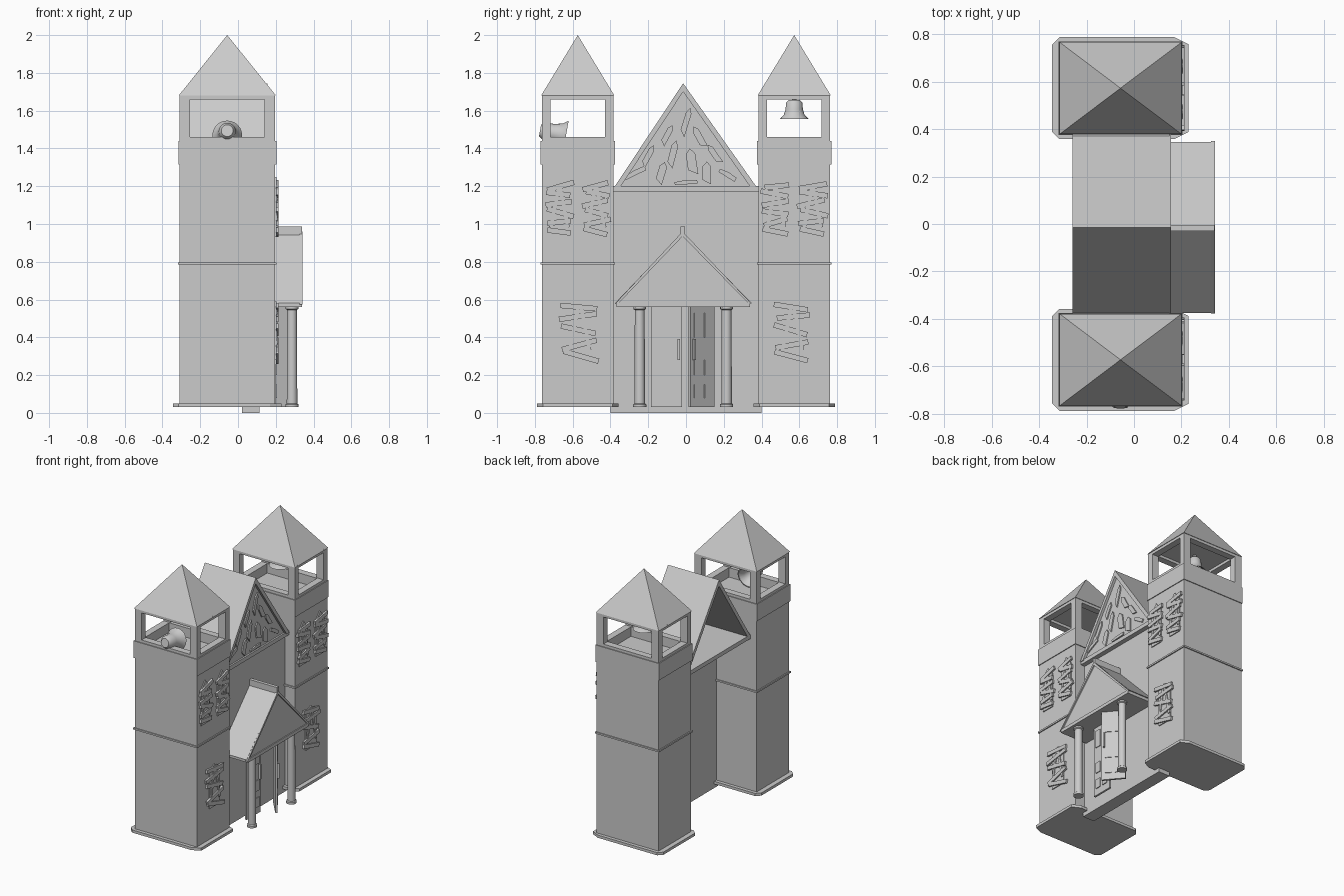
import bpy, bmesh, math, random
from mathutils import Vector, Matrix

if "Cube" in bpy.data.objects:
    bpy.data.objects.remove(bpy.data.objects["Cube"])

random.seed(4)


def mesh_object(name, bm):
    bmesh.ops.recalc_face_normals(bm, faces=bm.faces)
    me = bpy.data.meshes.new(name)
    bm.to_mesh(me)
    bm.free()
    ob = bpy.data.objects.new(name, me)
    bpy.context.collection.objects.link(ob)
    return ob


def box(name, x0, x1, y0, y1, z0, z1, rot=None):
    bm = bmesh.new()
    bmesh.ops.create_cube(bm, size=1)
    bmesh.ops.scale(bm, vec=(x1 - x0, y1 - y0, z1 - z0), verts=bm.verts)
    ob = mesh_object(name, bm)
    ob.location = ((x0 + x1) / 2, (y0 + y1) / 2, (z0 + z1) / 2)
    if rot:
        ob.rotation_euler = rot
    return ob


def prism(name, pts, a, b, axis="X"):
    """Extrude a profile: (y, z) along X or (x, y) along Z."""
    bm = bmesh.new()
    to3 = (lambda p: (a, p[0], p[1])) if axis == "X" else (lambda p: (p[0], p[1], a))
    face = bm.faces.new([bm.verts.new(to3(p)) for p in pts])
    ext = bmesh.ops.extrude_face_region(bm, geom=[face])
    vs = [g for g in ext["geom"] if isinstance(g, bmesh.types.BMVert)]
    bmesh.ops.translate(bm, vec=(b - a, 0, 0) if axis == "X" else (0, 0, b - a), verts=vs)
    return mesh_object(name, bm)


def lathe(name, profile, loc, rot=(0, 0, 0), steps=24):
    bm = bmesh.new()
    vs = [bm.verts.new((r, 0, z)) for r, z in profile]
    es = [bm.edges.new(p) for p in zip(vs, vs[1:])]
    bmesh.ops.spin(bm, geom=vs + es, cent=(0, 0, 0), axis=(0, 0, 1),
                   angle=math.tau, steps=steps)
    bmesh.ops.remove_doubles(bm, verts=bm.verts, dist=1e-4)
    ob = mesh_object(name, bm)
    ob.location, ob.rotation_euler = loc, rot
    bpy.context.view_layer.objects.active = ob
    ob.select_set(True)
    bpy.ops.object.shade_smooth_by_angle(angle=math.radians(40))
    ob.select_set(False)
    return ob


def boarded_window(y, z0, w, h, peak, plank_zs, plank_len):
    # pane with a pointed or flat head, nailed over with crooked planks
    pts = [(y - w / 2, z0), (y + w / 2, z0), (y + w / 2, z0 + h)]
    if peak:
        pts.append((y, z0 + h + peak))
    pts.append((y - w / 2, z0 + h))
    prism("window_pane", pts, 0.19, 0.204)
    for i, z in enumerate(plank_zs):
        tilt = random.uniform(0.08, 0.3) * (1 if i % 2 else -1)
        l = plank_len * random.uniform(0.85, 1.05)
        dy = random.uniform(-0.01, 0.01)
        box("window_plank", 0.2, 0.214, y + dy - l / 2, y + dy + l / 2,
            z - 0.014, z + 0.014, (tilt, 0, 0))
    for s in (-1, 1):
        box("window_slat", 0.2, 0.21, y + s * w / 4 - 0.009, y + s * w / 4 + 0.009,
            z0 + 0.05, z0 + h, (s * 0.2, 0, 0))


X0, X1, CX, WALL = -0.31, 0.197, -0.057, 0.05


def ring(name, y0, y1, z0, z1, out, inner):
    # four bars around a tower, from 'out' beyond the wall to 'inner' inside it
    for a, b in ((X0 - out, X0 + inner), (X1 - inner, X1 + out)):
        box(name, a, b, y0 - out, y1 + out, z0, z1)
    for a, b in ((y0 - out, y0 + inner), (y1 - inner, y1 + out)):
        box(name, X0 + inner, X1 - inner, a, b, z0, z1)


# Towers
for s in (-1, 1):
    y0, y1 = sorted((s * 0.383, s * 0.763))
    cy = (y0 + y1) / 2
    c = 0.03
    l, r, f, k = -0.345, 0.23, y0 - 0.025, y1 + 0.025
    prism("tower_base", [(l, f + c), (l + c, f), (r - 2 * c, f), (r, f + c),
                         (r, k - c), (r - 2 * c, k), (l + c, k), (l, k - c)], 0.03, 0.05, "Z")
    box("tower_shaft", X0, X1, y0, y1, 0.04, 1.39)
    ring("belfry_parapet", y0, y1, 1.39, 1.46, 0, 0.05)
    ring("tower_belt", y0, y1, 0.785, 0.797, 0.008, 0.02)
    ring("belfry_band", y0, y1, 1.315, 1.44, 0.006, 0.02)
    for px in ((X0, X0 + 0.056), (X1 - 0.056, X1)):
        for py in ((y0, y0 + 0.045), (y1 - 0.045, y1)):
            box("belfry_post", *px, *py, 1.46, 1.66)
    ring("belfry_lintel", y0, y1, 1.66, 1.685, 0, 0.05)
    # pyramid roof
    bm = bmesh.new()
    base = [bm.verts.new(p) for p in ((X0 - 0.004, y0 - 0.004, 1.68), (X1 + 0.004, y0 - 0.004, 1.68),
                                      (X1 + 0.004, y1 + 0.004, 1.68), (X0 - 0.004, y1 + 0.004, 1.68))]
    tip = bm.verts.new((CX, cy, 2.0))
    bm.faces.new(base)
    for i in range(4):
        bm.faces.new((base[i], base[(i + 1) % 4], tip))
    mesh_object("tower_roof", bm)
    # windows on the entrance side
    for off in (-0.097, 0.097):
        boarded_window(cy + off, 0.93, 0.1, 0.26, 0.06,
                       (0.96, 1.01, 1.06, 1.11, 1.16, 1.2), 0.145)
    boarded_window(cy + 0.01 * (-s), 0.28, 0.12, 0.28, 0.03,
                   (0.30, 0.36, 0.44, 0.51, 0.56), 0.2)

# Bells: one hanging, one fallen
bell = [(0, 0.1), (0.03, 0.1), (0.043, 0.085), (0.046, 0.05), (0.055, 0.02),
        (0.075, 0), (0.068, 0), (0.045, 0.02), (0.036, 0.08), (0, 0.085)]
lathe("hanging_bell", bell, (CX, 0.573, 1.557))
lathe("bell_hanger", [(0, 0.03), (0.012, 0.03), (0.012, 0), (0, 0)], (CX, 0.573, 1.655), steps=8)
lathe("fallen_bell", [(p * 1.05, z * 1.4) for p, z in bell], (CX, -0.635, 1.47), (math.radians(80), 0, 0))

# Nave wall, ceiling slab and open-backed gable roof
box("nave_wall", 0.02, 0.115, -0.4, 0.4, 0, 1.18)
box("nave_ceiling", -0.26, 0.15, -0.383, 0.383, 1.17, 1.2)
prism("nave_roof", [(-0.383, 1.19), (-0.015, 1.745), (0.378, 1.19),
                    (0.345, 1.19), (-0.015, 1.7), (-0.352, 1.19)], -0.26, 0.157)
prism("gable_panel", [(-0.36, 1.19), (-0.015, 1.715), (0.355, 1.19)], 0.115, 0.138)
# splintered boards on the gable
for y, z, w, h, t in ((-0.27, 1.27, 0.12, 0.03, 0.5), (-0.2, 1.36, 0.03, 0.13, -0.5),
                      (-0.13, 1.27, 0.04, 0.12, -0.3), (-0.07, 1.37, 0.035, 0.15, -0.25),
                      (-0.1, 1.47, 0.03, 0.12, -0.5), (0.0, 1.54, 0.03, 0.16, -0.3),
                      (0.03, 1.33, 0.05, 0.14, 0.15), (0.07, 1.46, 0.035, 0.13, 0.5),
                      (0.11, 1.27, 0.045, 0.12, 0), (0.15, 1.37, 0.03, 0.12, 0.6),
                      (0.22, 1.26, 0.1, 0.03, -0.5), (0.0, 1.22, 0.12, 0.025, 0.1)):
    d = h * 0.2
    pts = [(-w / 2, -h / 2 + d), (w / 2, -h / 2), (w / 2, h / 2 - d), (0, h / 2), (-w / 2, h / 2 - d)]
    ob = prism("gable_board", pts, 0, 0.01)
    ob.location, ob.rotation_euler = (0.137, y, z), (t, 0, 0)

# Porch roof with fascia, ridge cap and columns
prism("porch_roof", [(-0.375, 0.582), (-0.018, 0.955), (0.347, 0.582)], 0.1, 0.333)
prism("porch_fascia", [(-0.378, 0.575), (-0.018, 0.96), (0.35, 0.575), (0.325, 0.585),
                       (-0.018, 0.935), (-0.352, 0.585)], 0.325, 0.342)
box("porch_soffit", 0.1, 0.34, -0.368, 0.34, 0.56, 0.585)
box("porch_ridge_cap", 0.1, 0.34, -0.03, -0.005, 0.93, 0.987)
for y in (-0.245, 0.215):
    lathe("porch_column", [(0, 0.57), (0.034, 0.57), (0.034, 0.55), (0.026, 0.545), (0.028, 0.05),
                           (0.035, 0.045), (0.035, 0.03), (0, 0.03)], (0.286, y, 0), steps=16)

# Doors: left closed, right ajar, each with raised panels and a long handle


def door(name, hinge, side, angle):
    M = Matrix.Translation(hinge) @ Matrix.Rotation(angle, 4, "Z")
    w = 0.165
    parts = [(name, 0, 0.015, 0, w, 0.0, 0.54)]
    for a in (0.025, 0.095):
        for z0, z1 in ((0.05, 0.12), (0.17, 0.25), (0.37, 0.5)):
            parts.append((name + "_panel", 0.014, 0.021, a, a + 0.045, z0, z1))
    parts.append((name + "_handle", 0.015, 0.03, w - 0.025, w - 0.013, 0.25, 0.36))
    for n, x0, x1, a, b, z0, z1 in parts:
        ya, yb = sorted((a * side, b * side))
        ob = box(n, x0, x1, ya, yb, z0, z1)
        ob.matrix_world = M @ Matrix.Translation(ob.location)


door("left_door", (0.185, -0.185, 0.03), 1, 0)
door("right_door", (0.19, 0.14, 0.03), -1, math.radians(40))
